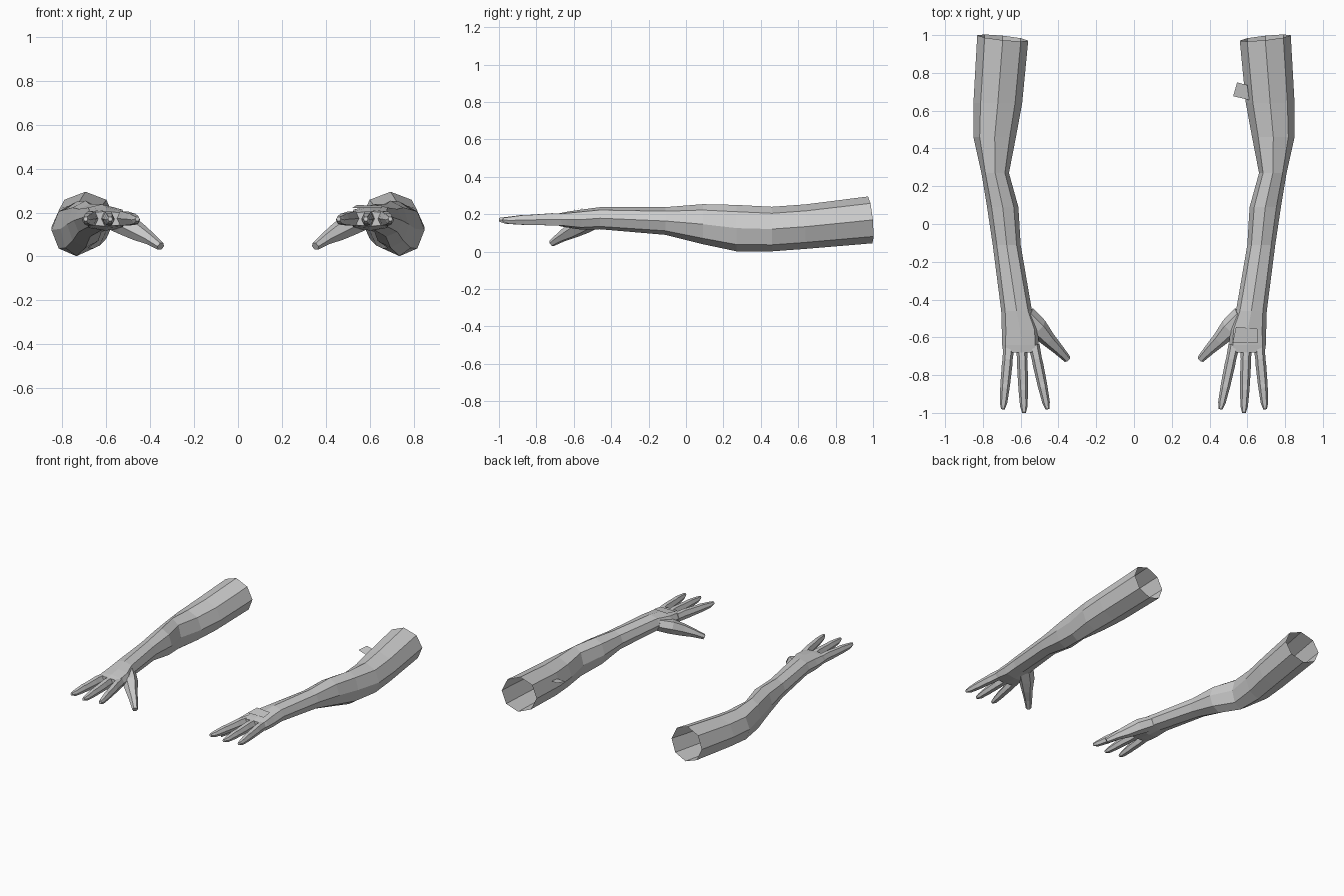
import bpy, bmesh, math
from mathutils import Vector

if "Cube" in bpy.data.objects:
    bpy.data.objects.remove(bpy.data.objects["Cube"])

grey = bpy.data.materials.new("grey")
grey.diffuse_color = (0.6, 0.6, 0.6, 1)
grey.use_nodes = True
grey.node_tree.nodes["Principled BSDF"].inputs["Base Color"].default_value = grey.diffuse_color


def finish(name, bm):
    mesh = bpy.data.meshes.new(name)
    bm.to_mesh(mesh)
    bm.free()
    mesh.materials.append(grey)
    ob = bpy.data.objects.new(name, mesh)
    bpy.context.collection.objects.link(ob)
    return ob


def loft(name, rings, n, mirror, cap_start=False):
    """Skin rings of (centre, side vector, up vector, boxiness); the last ring is capped."""
    bm = bmesh.new()
    loops = []
    for c, side, up, box in rings:
        loop = []
        for i in range(n):
            a = 2 * math.pi * i / n
            k = 1 + box * abs(math.sin(2 * a))
            p = Vector(c) + Vector(side) * (math.cos(a) * k) + Vector(up) * (math.sin(a) * k)
            loop.append(bm.verts.new((p.x * mirror, p.y, p.z)))
        loops.append(loop)
    for a, b in zip(loops, loops[1:]):
        for i in range(n):
            j = (i + 1) % n
            bm.faces.new((a[i], a[j], b[j], b[i]))
    bm.faces.new(loops[-1])
    if cap_start:
        bm.faces.new(loops[0])
    # outward normals run the other way on the mirrored side
    if mirror < 0:
        bmesh.ops.reverse_faces(bm, faces=bm.faces[:])
    return finish(name, bm)


def digit(name, points, mirror):
    """Tapered six-sided digit through (x, y, z, half width, half height)."""
    pts = [Vector(p[:3]) for p in points]
    rings = []
    for i, p in enumerate(points):
        d = (pts[min(i + 1, len(pts) - 1)] - pts[max(i - 1, 0)]).normalized()
        side = Vector((-d.y, d.x, 0)).normalized()
        up = d.cross(side) * -1
        if up.z < 0:
            up = -up
        rings.append((pts[i], side * p[3], up * p[4], 0.05))
    loft(name, rings, 6, mirror, True)


# arm and palm stations: y, inner x, outer x, bottom z, top z, boxiness
ARM = [
    (0.64, 0.592, 0.85, 0.015, 0.253, 0), (0.46, 0.625, 0.85, 0.002, 0.24, 0),
    (0.27, 0.662, 0.808, 0.002, 0.25, 0), (0.09, 0.612, 0.778, 0.04, 0.254, 0),
    (-0.11, 0.60, 0.748, 0.09, 0.238, 0), (-0.46, 0.54, 0.703, 0.12, 0.238, 0.05),
    (-0.56, 0.505, 0.70, 0.118, 0.225, 0.1), (-0.64, 0.505, 0.698, 0.13, 0.213, 0.15),
    (-0.68, 0.515, 0.692, 0.138, 0.205, 0.18),
]
# fingers: base x, tip x, tip y
FINGERS = {"inner_finger": (0.53, 0.458, -0.98), "middle_finger": (0.595, 0.582, -1.0),
           "outer_finger": (0.662, 0.694, -0.98)}

for label, m in (("right", 1), ("left", -1)):
    # arm, open at the slightly slanted shoulder
    rings = [((0.695, 0.985, 0.17), (0.135, 0.014, 0), (0, -0.012, 0.125), 0)]
    for y, x0, x1, z0, z1, box in ARM:
        rings.append((((x0 + x1) / 2, y, (z0 + z1) / 2),
                      ((x1 - x0) / 2, 0, 0), (0, 0, (z1 - z0) / 2), box))
    loft(label + "_arm", rings, 8, m)

    # fingers with knuckles
    for name, (xa, xb, yt) in FINGERS.items():
        pts = []
        for t, z, w, h in ((0, 0.172, 0.03, 0.034), (0.22, 0.173, 0.027, 0.036),
                           (0.32, 0.172, 0.028, 0.034), (0.58, 0.17, 0.026, 0.029),
                           (0.66, 0.17, 0.025, 0.029), (0.9, 0.167, 0.02, 0.02),
                           (1, 0.171, 0.01, 0.011)):
            pts.append((xa + (xb - xa) * t, -0.64 + (yt + 0.64) * t, z, w, h))
        digit(label + "_" + name, pts, m)

    # thumb
    digit(label + "_thumb", [(0.575, -0.49, 0.17, 0.06, 0.045), (0.51, -0.55, 0.145, 0.055, 0.05),
                             (0.455, -0.61, 0.112, 0.04, 0.042), (0.40, -0.665, 0.08, 0.029, 0.028),
                             (0.352, -0.716, 0.046, 0.02, 0.018)], m)


def plate(name, corners):
    bm = bmesh.new()
    bm.faces.new([bm.verts.new(c) for c in corners])
    finish(name, bm)


# loose patch beside the upper arm and patch on the back of the hand
plate("arm_patch", [(0.525, 0.677, 0.195), (0.61, 0.656, 0.185),
                    (0.60, 0.735, 0.20), (0.546, 0.75, 0.205)])
plate("hand_patch", [(0.522, -0.63, 0.222), (0.655, -0.63, 0.222),
                     (0.655, -0.555, 0.232), (0.54, -0.545, 0.234)])
